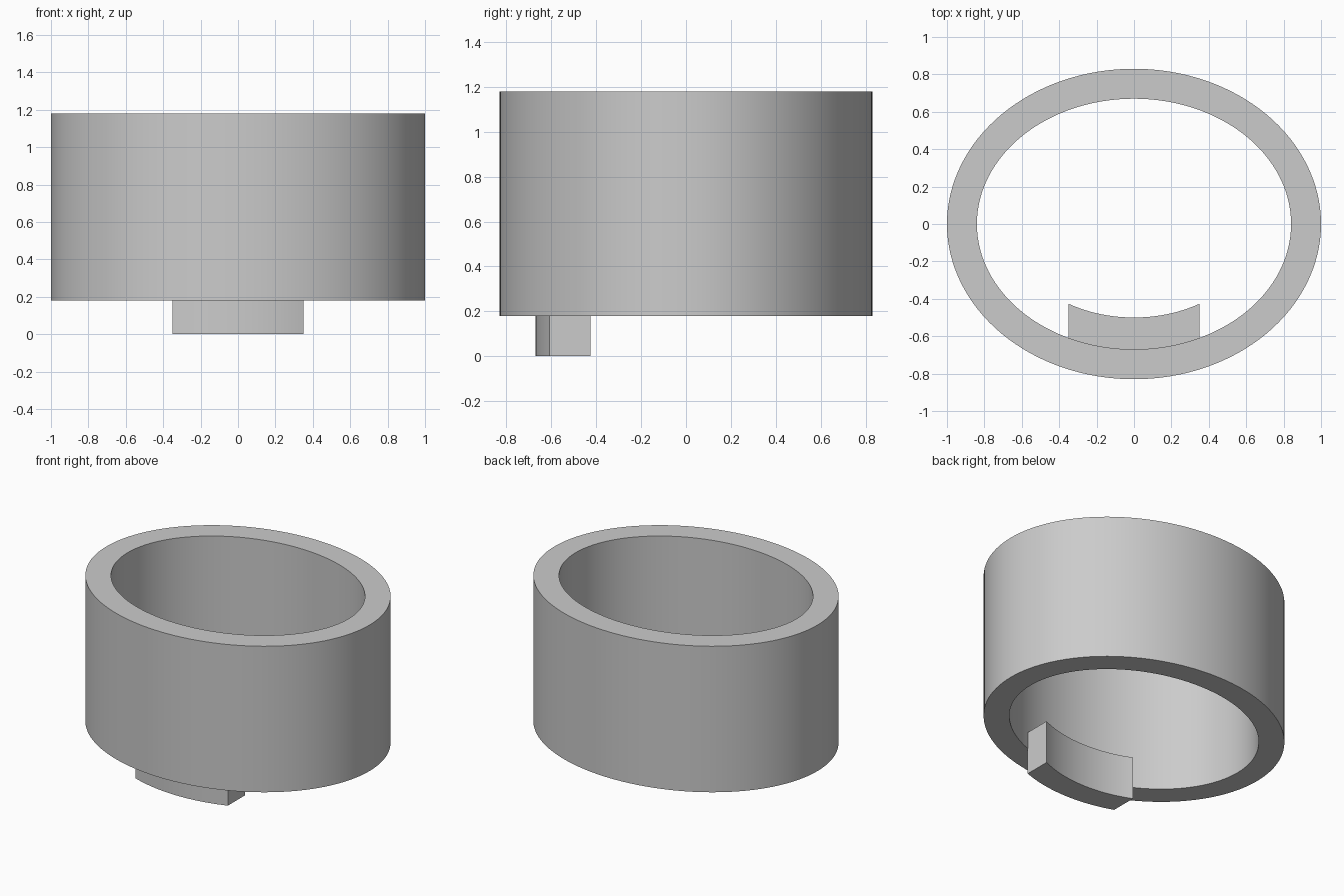
import bpy, bmesh, math

cube = bpy.data.objects.get("Cube")
if cube:
    bpy.data.objects.remove(cube, do_unlink=True)

COLOUR = (0.6, 0.6, 0.6, 1)
grey = bpy.data.materials.new("plain grey")
grey.use_nodes = True
grey.diffuse_color = COLOUR
grey.node_tree.nodes["Principled BSDF"].inputs["Base Color"].default_value = COLOUR

OUTER = (1.0, 0.83)
INNER = (0.84, 0.67)
TAB_INNER = (0.67, 0.5)


def arc(radii, start, end, steps):
    """Points along an ellipse between two angles, both ends included."""
    angles = [start + (end - start) * i / steps for i in range(steps + 1)]
    return [(radii[0] * math.cos(a), radii[1] * math.sin(a)) for a in angles]


def band(name, outside, inside, z0, z1, closed):
    """Solid band between two matching paths, from z0 up to z1."""
    bm = bmesh.new()
    rings = [[bm.verts.new((x, y, z)) for x, y in path]
             for path, z in ((outside, z0), (outside, z1), (inside, z1), (inside, z0))]
    n = len(outside)
    for i in range(n if closed else n - 1):
        j = (i + 1) % n
        for k in range(4):
            a, b = rings[k], rings[(k + 1) % 4]
            bm.faces.new((a[i], a[j], b[j], b[i]))
    if not closed:
        for i in (0, n - 1):
            bm.faces.new([r[i] for r in rings])
    bmesh.ops.recalc_face_normals(bm, faces=bm.faces)
    mesh = bpy.data.meshes.new(name)
    bm.to_mesh(mesh)
    bm.free()
    mesh.materials.append(grey)
    obj = bpy.data.objects.new(name, mesh)
    bpy.context.collection.objects.link(obj)
    bpy.ops.object.select_all(action="DESELECT")
    obj.select_set(True)
    bpy.context.view_layer.objects.active = obj
    bpy.ops.object.shade_smooth_by_angle(angle=math.radians(30))
    return obj


def tab_arc(radii, half_width=0.35, steps=24):
    """Front part of an ellipse, trimmed to the tab's width."""
    spread = math.asin(half_width / radii[0])
    return arc(radii, -math.pi / 2 - spread, -math.pi / 2 + spread, steps)


# Oval sleeve
turn = 2 * math.pi
band("oval_sleeve", arc(OUTER, 0, turn, 128)[:-1], arc(INNER, 0, turn, 128)[:-1],
     0.18, 1.18, True)

# Curved tab against the inside of the front wall, hanging below the sleeve
band("curved_tab", tab_arc(INNER), tab_arc(TAB_INNER), 0.0, 0.295, False)
